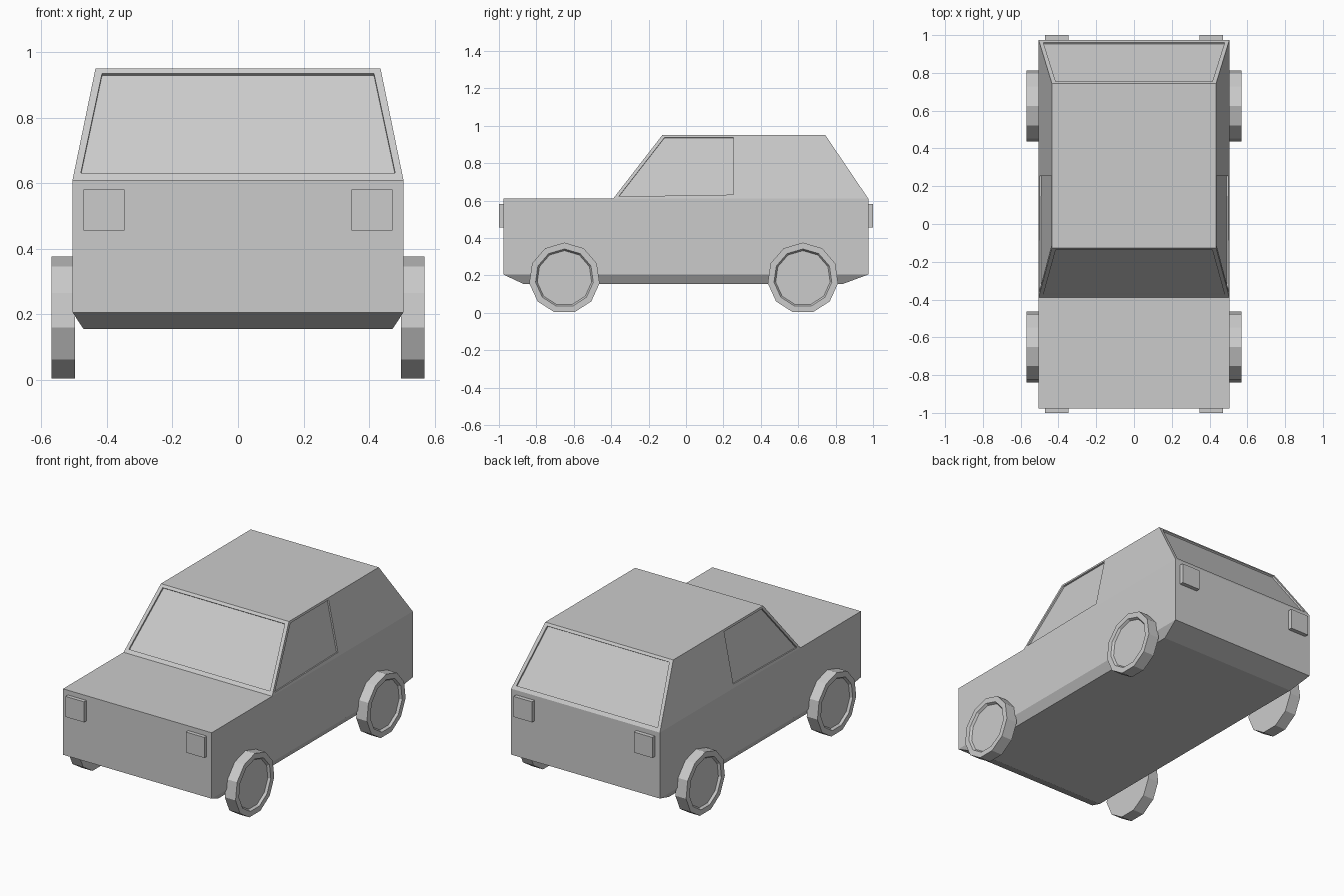
import bpy, bmesh
from math import sin, cos, pi
from mathutils import Vector

if "Cube" in bpy.data.objects:
    bpy.data.objects.remove(bpy.data.objects["Cube"])


def finish(bm, name):
    bmesh.ops.remove_doubles(bm, verts=bm.verts, dist=0.0005)
    bmesh.ops.recalc_face_normals(bm, faces=bm.faces)
    me = bpy.data.meshes.new(name)
    bm.to_mesh(me)
    bm.free()
    ob = bpy.data.objects.new(name, me)
    bpy.context.collection.objects.link(ob)
    return ob


def face(bm, pts):
    bm.faces.new([bm.verts.new(p) for p in pts])


def strip(bm, a, b):
    # quads joining two loops of equal length
    for i in range(len(a)):
        j = (i + 1) % len(a)
        face(bm, (a[i], a[j], b[j], b[i]))


def recessed(bm, outer, inner, depth):
    # frame around a sunken window pane
    outer, inner = [Vector(p) for p in outer], [Vector(p) for p in inner]
    n = (outer[1] - outer[0]).cross(outer[2] - outer[0]).normalized()
    if n.dot(outer[0] - Vector((0, 0.2, 0.6))) < 0:
        n = -n
    pane = [p - n * depth for p in inner]
    strip(bm, outer, inner)
    strip(bm, inner, pane)
    face(bm, pane)


def rect(x, y0, y1, z):
    return [(-x, y0, z), (x, y0, z), (x, y1, z), (-x, y1, z)]


W, BELT, ROOF = 0.505, 0.61, 0.95
NOSE, TAIL = -0.977, 0.975


def side_x(z):
    return W - (z - BELT) / (ROOF - BELT) * 0.07


# lower body with tapered underside
bm = bmesh.new()
under = rect(0.472, -0.87, 0.84, 0.155)
sill = rect(W, NOSE, TAIL, 0.205)
belt = rect(W, NOSE, TAIL, BELT)
face(bm, under)
strip(bm, under, sill)
strip(bm, sill, belt)
face(bm, belt)
finish(bm, "lower_body")

# cabin with sunken windows
bm = bmesh.new()
base, roof = rect(W, -0.39, TAIL, BELT), rect(0.435, -0.127, 0.745, ROOF)
face(bm, base)
face(bm, roof)
for y0, y1 in ((-0.39, -0.127), (TAIL, 0.745)):
    def pt(x, z):
        return (x, y0 + (y1 - y0) * (z - BELT) / (ROOF - BELT), z)
    recessed(bm, [pt(-W, BELT), pt(W, BELT), pt(0.435, ROOF), pt(-0.435, ROOF)],
             [pt(-0.48, 0.63), pt(0.48, 0.63), pt(0.415, 0.935), pt(-0.415, 0.935)], 0.01)
for s in (-1, 1):
    def sp(y, z):
        return (s * side_x(z), y, z)
    recessed(bm, [sp(-0.39, BELT), sp(0.265, BELT), sp(0.265, ROOF), sp(-0.127, ROOF)],
             [sp(-0.36, 0.622), sp(0.255, 0.632), sp(0.255, 0.937), sp(-0.115, 0.937)], 0.01)
    face(bm, [sp(0.265, BELT), sp(TAIL, BELT), sp(0.745, ROOF), sp(0.265, ROOF)])
finish(bm, "cabin")

# wheels: tyre with a sunken hub disc
SIDES, R, CZ = 11, 0.19, 0.1855


def ring(x, y, r):
    return [(x, y + r * sin(2 * pi * i / SIDES), CZ + r * cos(2 * pi * i / SIDES))
            for i in range(SIDES)]


for s, side in ((-1, "left"), (1, "right")):
    for y, end in ((-0.65, "front"), (0.625, "rear")):
        bm = bmesh.new()
        loops = [ring(s * x, y, r) for x, r in
                 ((0.497, R), (0.57, R), (0.57, 0.156), (0.556, 0.147))]
        face(bm, loops[0])
        for a, b in zip(loops, loops[1:]):
            strip(bm, a, b)
        face(bm, loops[-1])
        finish(bm, f"{side}_{end}_wheel")

# head and tail lights
for s, side in ((-1, "left"), (1, "right")):
    for e, name in ((-1, "headlight"), (1, "taillight")):
        bm = bmesh.new()
        bmesh.ops.create_cube(bm, size=1)
        bmesh.ops.scale(bm, verts=bm.verts, vec=(0.125, 0.035, 0.126))
        bmesh.ops.translate(bm, verts=bm.verts, vec=(s * 0.409, e * 0.9825, 0.518))
        finish(bm, f"{side}_{name}")
